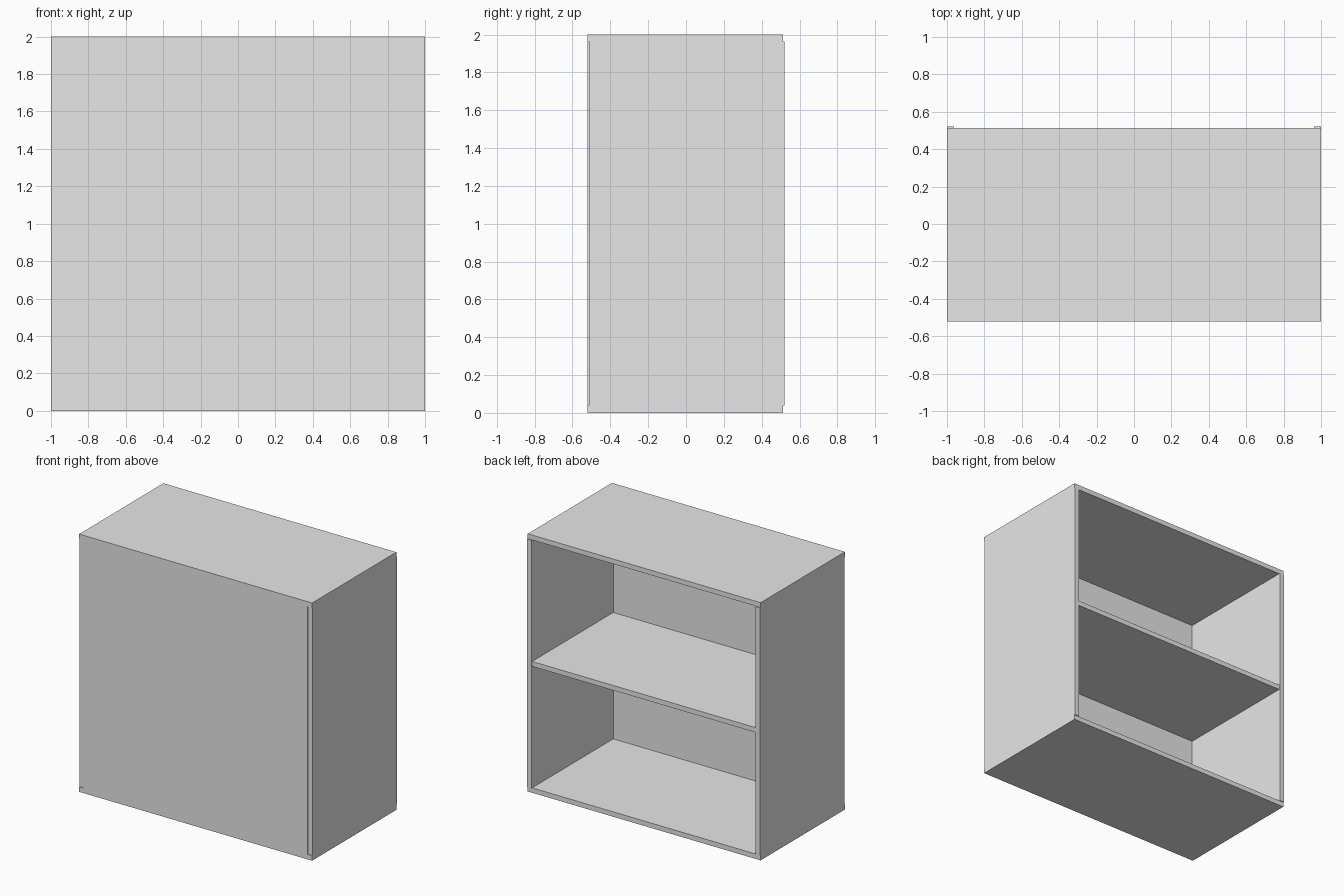
import bpy

cube = bpy.data.objects.get("Cube")
if cube:
    bpy.data.objects.remove(cube, do_unlink=True)

# Overall dimensions
W, D, H = 1.0, 0.52, 2.0      # half width, half depth, height
T = 0.038                     # board thickness
STEP = 0.007                  # offset of the side boards towards the back

grey = bpy.data.materials.new("plain_grey")
grey.use_nodes = True
grey.diffuse_color = (0.8, 0.8, 0.8, 1)
grey.node_tree.nodes["Principled BSDF"].inputs["Base Color"].default_value = (0.8, 0.8, 0.8, 1)


def board(name, low, high):
    """Flat board spanning two opposite corners."""
    centre = [(a + b) / 2 for a, b in zip(low, high)]
    bpy.ops.mesh.primitive_cube_add(size=1, location=centre)
    obj = bpy.context.object
    obj.name = obj.data.name = name
    obj.scale = [b - a for a, b in zip(low, high)]
    bpy.ops.object.transform_apply(location=False, rotation=False, scale=True)
    obj.data.materials.append(grey)
    return obj


# Top and bottom boards run the full width
for name, z in (("bottom_board", 0), ("top_board", H - T)):
    board(name, (-W, -D, z), (W, D - STEP, z + T))

# Side boards stand between them, set slightly back
for name, x in (("right_side", -W), ("left_side", W - T)):
    board(name, (x, -D + STEP, T), (x + T, D, H - T))

# Closed front panel and the middle shelf, open at the back
board("front_panel", (-W + T, -D, T), (W - T, -D + T, H - T))
board("middle_shelf", (-W + T, -D + T, (H - T) / 2), (W - T, D - STEP, (H + T) / 2))
